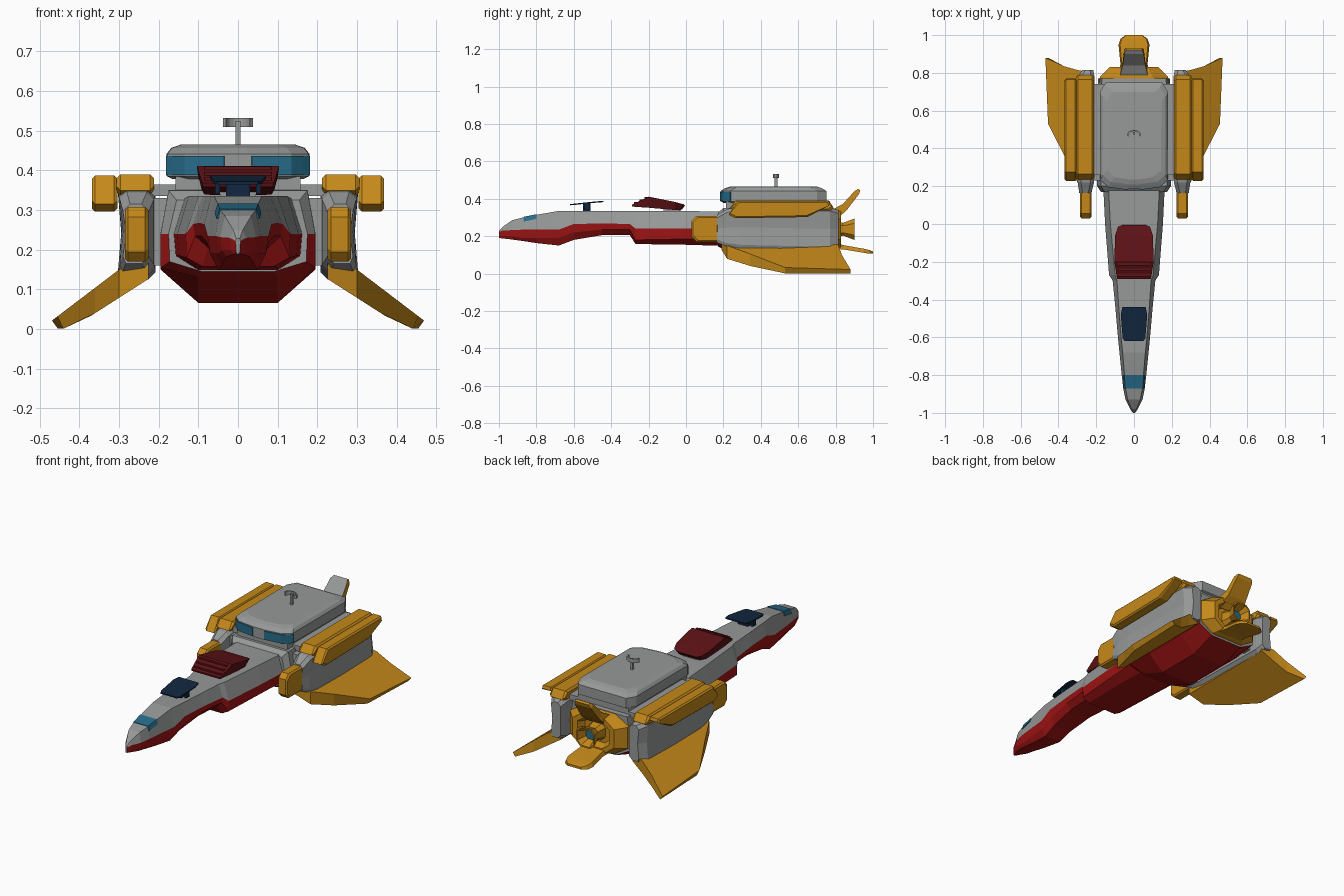
import bpy, bmesh, math
from mathutils import Vector

if "Cube" in bpy.data.objects:
    bpy.data.objects.remove(bpy.data.objects["Cube"])


def mat(name, r, g, b):
    m = bpy.data.materials.new(name)
    m.diffuse_color = (r, g, b, 1)
    m.use_nodes = True
    m.node_tree.nodes["Principled BSDF"].inputs["Base Color"].default_value = m.diffuse_color
    return m


GREY = mat("hull grey", .31, .32, .315)
AMBER = mat("amber", .56, .25, .01)
RED = mat("red", .36, .007, .007)
MAROON = mat("maroon", .11, .006, .008)
NAVY = mat("navy", .006, .02, .05)
GLASS = mat("blue glass", .02, .15, .25)


def loft(name, rings, mats, strip=None, rule=None, caps=True, closed=True):
    """Skin equal-length rings; strip = material per ring edge, rule = material per face."""
    bm = bmesh.new()
    vs = [[bm.verts.new(p) for p in r] for r in rings]
    n = len(rings[0])
    for a, b in zip(vs, vs[1:]):
        for i in range(n if closed else n - 1):
            f = bm.faces.new((a[i], a[(i + 1) % n], b[(i + 1) % n], b[i]))
            if strip:
                f.material_index = strip[i]
    if caps:
        bm.faces.new(vs[0])
        bm.faces.new(vs[-1][::-1])
    bmesh.ops.recalc_face_normals(bm, faces=bm.faces)
    if rule:
        bm.normal_update()
        for f in bm.faces:
            f.material_index = rule(f)
    me = bpy.data.meshes.new(name)
    bm.to_mesh(me)
    bm.free()
    for m in mats:
        me.materials.append(m)
    ob = bpy.data.objects.new(name, me)
    bpy.context.collection.objects.link(ob)
    return ob


def prism(name, prof, x0, x1, m, s=1, ch=0.0):
    """Side (y,z) profile extruded across x, with optional chamfered flanks."""
    c = Vector((sum(p[0] for p in prof) / len(prof), sum(p[1] for p in prof) / len(prof)))

    def ring(x, d):
        out = []
        for p in prof:
            q = Vector(p)
            q = Vector((q.x - math.copysign(d, q.x - c.x), q.y - math.copysign(d, q.y - c.y)))
            out.append((s * x, q.x, q.y))
        return out
    if ch:
        rs = [ring(x0, ch), ring(x0 + ch, 0), ring(x1 - ch, 0), ring(x1, ch)]
    else:
        rs = [ring(x0, 0), ring(x1, 0)]
    return loft(name, rs, [m])


def box(name, x0, x1, y0, y1, z0, z1, m, s=1):
    return prism(name, [(y0, z0), (y1, z0), (y1, z1), (y0, z1)], x0, x1, m, s)


def hull_ring(y, wt, zt, wk, zk, wl, zl, wb, zb):
    half = [(wt, zt), (wk, zk), (wl, zl), (wb, zb)]
    return [(x, y, z) for x, z in half] + [(-x, y, z) for x, z in half[::-1]]


HULL = [0, 1, 1, 1, 1, 1, 0, 0]

# Long front hull, grey above the knee line and red below
front = [(-1.0, .004, .228, .006, .222, .005, .2, .004, .19),
         (-.98, .012, .25, .02, .23, .018, .2, .012, .188),
         (-.93, .033, .285, .045, .232, .04, .2, .03, .182),
         (-.87, .045, .3, .057, .235, .05, .19, .035, .174),
         (-.8, .05, .314, .065, .235, .058, .19, .04, .163),
         (-.68, .06, .335, .077, .235, .07, .19, .05, .15),
         (-.6, .068, .335, .085, .265, .078, .22, .055, .18),
         (-.45, .08, .335, .098, .268, .092, .235, .065, .205),
         (-.3, .09, .335, .113, .265, .108, .235, .075, .205),
         (-.27, .1, .335, .132, .24, .13, .18, .09, .158),
         (0, .125, .335, .153, .24, .148, .185, .1, .154),
         (.2, .135, .33, .163, .24, .158, .185, .1, .148)]
loft("front_hull", [hull_ring(*r) for r in front], [GREY, RED], HULL)

# Nose window plate lying on the sloping nose
loft("nose_window", [[(s * w, y, z + d) for s, w, d in
                      ((-1, k + .008, -.022), (-1, k, .003), (1, k, .003), (1, k + .008, -.022))]
                     for y, k, z in ((-.87, .046, .3), (-.8, .051, .314))], [GLASS])

# Wide rear hull with deep red keel
rear = [(.17, .155, .325, .175, .24, .172, .17, .09, .145),
        (.2, .175, .35, .195, .24, .195, .155, .1, .13),
        (.36, .175, .352, .197, .24, .195, .15, .1, .066),
        (.62, .175, .352, .197, .24, .195, .15, .1, .066),
        (.77, .17, .35, .19, .24, .185, .16, .1, .115)]
loft("rear_hull", [hull_ring(*r) for r in rear], [GREY, RED], HULL)


# Amber tail cap with recessed centre
def oct_ring(y, w, h, zc=.237, k=.55):
    pts = [(w * k, h), (w, h * k), (w, -h * k), (w * k, -h)]
    pts += [(-x, z) for x, z in pts[::-1]]
    return [(x, y, zc + z) for x, z in pts]


loft("tail_cap", [oct_ring(.75, .185, .112), oct_ring(.78, .18, .11), oct_ring(.83, .13, .095),
                  oct_ring(.83, .1, .075), oct_ring(.79, .08, .06)], [AMBER])
# Flared engine nozzle and glowing core
loft("nozzle", [oct_ring(.78, .05, .05), oct_ring(.84, .036, .034), oct_ring(.9, .058, .057),
                oct_ring(.9, .05, .049), oct_ring(.85, .03, .028)], [AMBER])
loft("nozzle_core", [oct_ring(.85, .026, .025), oct_ring(.857, .026, .025)], [GLASS])

# Tail fins
loft("upper_tail_fin", [[(-w, y0, z0), (w, y0, z0), (w, y1, z1), (-w, y1, z1)] for w, y0, z0, y1, z1 in
                        ((.078, .77, .335, .8, .285), (.06, .84, .373, .86, .34),
                         (.052, .9, .44, .925, .425), (.042, .92, .452, .932, .445))],
     [AMBER, GREY], rule=lambda f: int(f.normal.y < -.2 and f.normal.z > .1))
loft("lower_tail_fin", [[(-w, y, z0), (w, y, z0), (w * .9, y, z1), (-w * .9, y, z1)] for w, y, z0, z1 in
                        ((.08, .77, .135, .17), (.072, .85, .128, .15), (.082, .95, .111, .133),
                         (.072, .98, .106, .126), (.045, 1.0, .106, .118))], [AMBER])

# Command deck: swept front outline stacked in layers
half = [(.035, .185), (.135, .198), (.178, .235), (.18, .70), (.15, .75)]
edge = half + [(-x, y) for x, y in half[::-1]]


def layer(z, d, dy):
    return [(x - math.copysign(min(d, abs(x) * .5), x), y + (dy if y < .5 else -dy), z) for x, y in edge]


loft("command_deck", [layer(.378, .015, .015), layer(.386, 0, 0), layer(.442, 0, 0),
                      layer(.457, .012, .025), layer(.465, .035, .05)], [GREY])
box("deck_neck", -.158, .158, .215, .74, .34, .385, GREY)

for s, side in ((1, "right"), (-1, "left")):
    # Wraparound deck windows
    path = [(.035, .181), (.135, .194), (.162, .217), (.1815, .236)]
    loft(side + "_deck_window", [[(s * x, y, z), (s * x * .97, y + .006, z), (s * x * .97, y + .006, z + .048),
                                 (s * x, y, z + .048)] for x, y in path for z in (.389,)], [GLASS])

    # Grey side pod
    def pod(y, x0, x1, z0, z1, c=.018):
        pts = [(x0 + c, z0), (x1 - c * .4, z0), (x1, z0 + c), (x1 - .008, (z0 + z1) / 2), (x1, z1 - c),
               (x1 - c, z1), (x0 + c, z1), (x0, z1 - c), (x0, z0 + c)]
        return [(s * x, y, z) for x, z in pts]
    loft(side + "_side_pod", [pod(.165, .225, .29, .165, .315), pod(.22, .212, .298, .145, .345),
                              pod(.3, .208, .302, .135, .36), pod(.77, .208, .302, .125, .352),
                              pod(.815, .215, .275, .14, .34)], [GREY])
    # Brackets joining pod and hull
    for i, (y0, y1) in enumerate(((.23, .28), (.67, .72))):
        box(f"{side}_bracket_{i}", .17, .22, y0, y1, .16, .33, GREY, s)
    box(side + "_pod_shelf", .15, .25, .26, .74, .335, .365, GREY, s)

    # Forward gun block
    prism(side + "_gun", [(.03, .195), (.055, .17), (.175, .17), (.175, .308), (.055, .308), (.03, .283)],
          .226, .285, AMBER, s, .008)

    # Upper amber pods: long inner slab and pointed outer flap
    prism(side + "_upper_pod_inner", [(.235, .35), (.26, .336), (.77, .336), (.79, .35), (.765, .39), (.265, .39)],
          .212, .306, AMBER, s, .01)
    prism(side + "_upper_pod_outer", [(.228, .315), (.262, .296), (.65, .302), (.77, .37), (.765, .387), (.275, .387)],
          .304, .368, AMBER, s, .008)

    # Drooping wing
    plan = [(.225, .19), (.3, .22), (.36, .345), (.455, .53), (.469, .88), (.37, .835), (.3, .815), (.225, .80)]
    top = [(s * x, y, .15 - max(x - .3, -.03) * .76) for x, y in plan]
    low = [(s * (x - (.015 if x > .4 else 0)), y, max(.001, .13 - (x - .22) * .64)) for x, y in plan]
    loft(side + "_wing", [low, top], [AMBER])

# Missile launcher over the front hull, with ribbed sloping face
loft("launcher", [[(-w, y0, z0), (w, y0, z0), (v, y1, z1), (-v, y1, z1)] for w, y0, z0, v, y1, z1 in
                  ((.088, -.288, .358, .09, -.29, .368), (.092, -.2, .352, .104, -.2, .411),
                   (.085, -.06, .34, .1, -.06, .383), (.065, -.03, .338, .085, -.015, .371),
                   (.05, -.02, .345, .06, -.005, .364))], [MAROON])
for i in range(3):
    y, z = -.277 + i * .028, .374 + i * .0135
    box(f"launcher_rib_{i}", -.085, .085, y, y + .014, z - .006, z + .009, MAROON)
box("launcher_mount", -.045, .045, -.12, -.03, .325, .35, GREY)

# Small forward turret plate on a post, with twin stubs beneath
loft("turret_plate", [[(-w, y, z), (w, y, z), (w, y, z + .007), (-w, y, z + .007)] for w, y, z in
                      ((.05, -.62, .365), (.06, -.605, .366), (.07, -.48, .379), (.062, -.44, .382))], [NAVY])
box("turret_post", -.03, .03, -.55, -.51, .33, .378, NAVY)
for s in (1, -1):
    box("turret_stub", .045, .058, -.545, -.515, .34, .375, NAVY, s)

# Antenna: mast with a curved crossbar
box("antenna_mast", -.006, .006, .474, .488, .455, .525, GREY)
bar = [(.038 * math.cos(a), .47 + .028 * math.sin(a)) for a in [math.pi * i / 8 for i in range(9)]]
loft("antenna_bar", [[(x, y, .51), (x * .8, y - .006, .51), (x * .8, y - .006, .532), (x, y, .532)]
                     for x, y in bar], [GREY])
